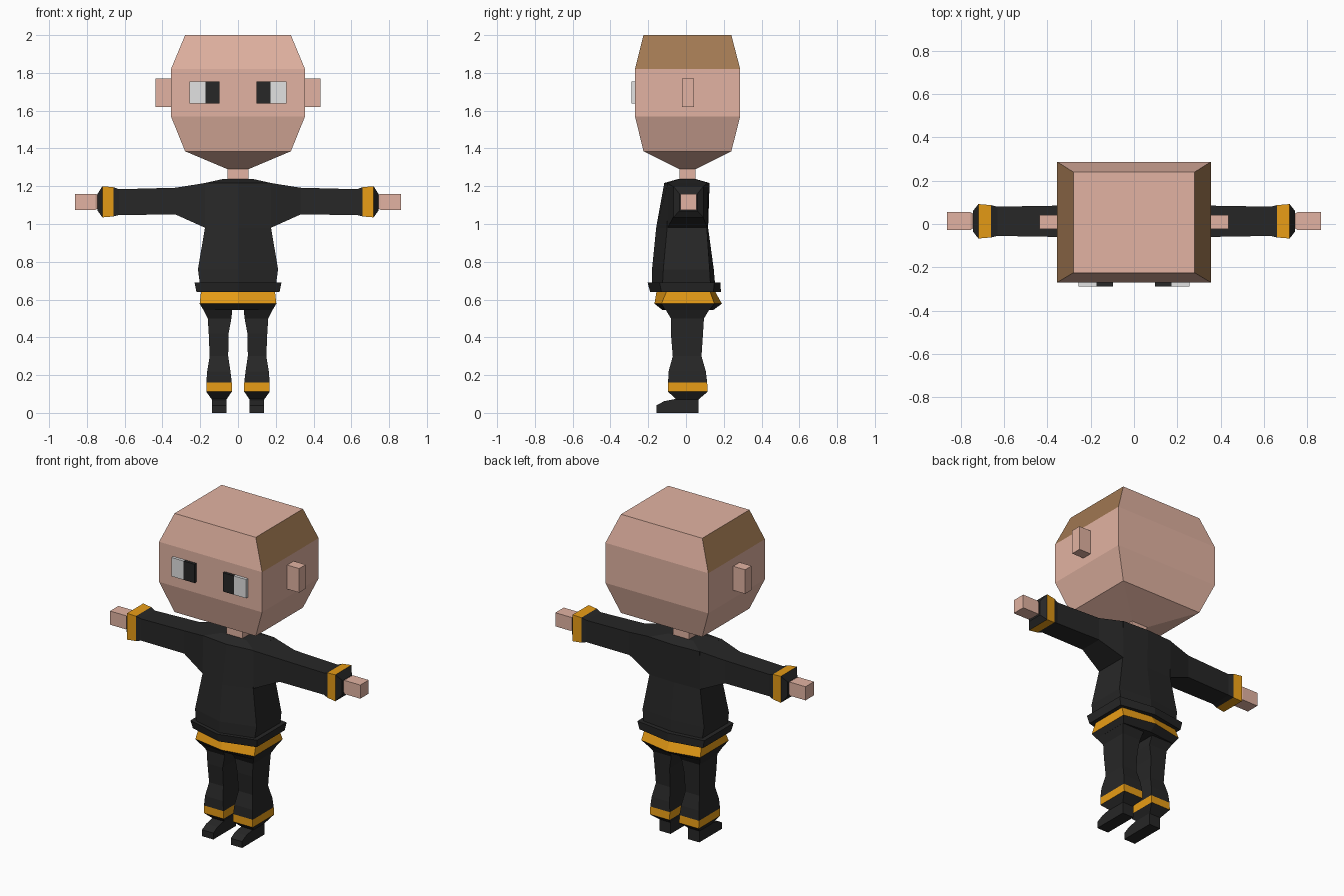
import bpy, bmesh


def material(name, rgb):
    m = bpy.data.materials.new(name)
    m.diffuse_color = (*rgb, 1)
    return m


SKIN = material("skin", (0.76, 0.45, 0.36))
HAIR = material("brown hair", (0.36, 0.19, 0.085))
WHITE = material("eye white", (0.76, 0.76, 0.76))
BLACK = material("black cloth", (0.02, 0.02, 0.02))
GOLD = material("gold trim", (0.82, 0.34, 0.008))


def rect_z(z, x0, x1, y0, y1):
    return [(x0, y0, z), (x1, y0, z), (x1, y1, z), (x0, y1, z)]


def rect_x(x, y0, y1, z0, z1):
    return [(x, y0, z0), (x, y1, z0), (x, y1, z1), (x, y0, z1)]


def hexagon(z, hx, side_f, side_b, mid_f, mid_b):
    # body section with a ridge down the middle of front and back
    return [(-hx, side_f, z), (0, mid_f, z), (hx, side_f, z),
            (hx, side_b, z), (0, mid_b, z), (-hx, side_b, z)]


def loft(name, rings, mats, bands=None, mirror=False, rule=None):
    """Skin a list of rings; bands gives a material index per step."""
    bm = bmesh.new()
    loops = [[bm.verts.new(p) for p in ring] for ring in rings]
    n = len(loops[0])
    for k, (a, b) in enumerate(zip(loops, loops[1:])):
        for i in range(n):
            j = (i + 1) % n
            f = bm.faces.new((a[i], a[j], b[j], b[i]))
            f.material_index = bands[k] if bands else 0
    bm.faces.new(loops[0])
    bm.faces.new(loops[-1])
    bmesh.ops.recalc_face_normals(bm, faces=bm.faces)
    bm.normal_update()
    if rule:
        for f in bm.faces:
            f.material_index = rule(f)
    me = bpy.data.meshes.new(name)
    bm.to_mesh(me)
    bm.free()
    for m in mats:
        me.materials.append(m)
    ob = bpy.data.objects.new(name, me)
    bpy.context.collection.objects.link(ob)
    if mirror:
        ob.modifiers.new("mirror", "MIRROR").use_mirror_merge = False
    return ob


# Head: faceted block, hair painted on the two upper side slopes
loft("head", [
    rect_z(1.29, -0.055, 0.055, -0.035, 0.05),
    rect_z(1.385, -0.28, 0.28, -0.225, 0.24),
    rect_z(1.57, -0.355, 0.355, -0.27, 0.287),
    rect_z(1.82, -0.355, 0.355, -0.27, 0.287),
    rect_z(2.0, -0.28, 0.28, -0.225, 0.24)],
    [SKIN, HAIR],
    rule=lambda f: int(f.calc_center_median().z > 1.83 and abs(f.normal.x) > 0.6))
loft("neck", [rect_z(z, -0.055, 0.055, -0.035, 0.05) for z in (1.22, 1.295)], [SKIN])
loft("ear", [rect_x(x, -0.022, 0.042, 1.62, 1.77) for x in (0.35, 0.437)],
     [SKIN], mirror=True)

# Eyes: raised plates, black half inward and white half outward
loft("pupil", [rect_x(x, -0.288, -0.268, 1.638, 1.755) for x in (0.097, 0.173)],
     [BLACK], mirror=True)
loft("eye_white", [rect_x(x, -0.288, -0.268, 1.638, 1.755) for x in (0.173, 0.257)],
     [WHITE], mirror=True)

# Sweater body and its flared hem
loft("sweater", [
    hexagon(0.67, 0.20, -0.125, 0.13, -0.18, 0.155),
    hexagon(0.76, 0.212, -0.12, 0.125, -0.18, 0.147),
    hexagon(0.98, 0.175, -0.10, 0.11, -0.158, 0.117),
    hexagon(1.217, 0.175, -0.095, 0.115, -0.115, 0.125),
    hexagon(1.237, 0.085, -0.04, 0.05, -0.045, 0.055)], [BLACK])
loft("sweater_hem", [
    hexagon(0.64, 0.22, -0.13, 0.145, -0.19, 0.185),
    hexagon(0.69, 0.23, -0.14, 0.15, -0.203, 0.182)], [BLACK])

# Sleeves with gold cuffs, and hands
loft("sleeve", [
    rect_x(0.174, -0.098, 0.113, 0.98, 1.217),
    rect_x(0.33, -0.06, 0.085, 1.05, 1.192),
    rect_x(0.63, -0.055, 0.08, 1.048, 1.184),
    rect_x(0.66, -0.062, 0.087, 1.04, 1.195),
    rect_x(0.718, -0.067, 0.092, 1.035, 1.2),
    rect_x(0.743, -0.035, 0.06, 1.07, 1.16)],
    [BLACK, GOLD], bands=(0, 0, 0, 1, 0), mirror=True)
loft("hand", [
    rect_x(0.735, -0.015, 0.045, 1.085, 1.15),
    rect_x(0.755, -0.028, 0.055, 1.075, 1.16),
    rect_x(0.863, -0.028, 0.055, 1.075, 1.16)], [SKIN], mirror=True)

# Gold shirt tail and hips
loft("hips", [
    hexagon(0.65, 0.195, -0.10, 0.125, -0.155, 0.15),
    hexagon(0.578, 0.203, -0.13, 0.15, -0.167, 0.19),
    hexagon(0.545, 0.183, -0.11, 0.125, -0.125, 0.145)],
    [BLACK, GOLD], bands=(1, 0))

# Trouser legs with gold ankle bands
loft("leg", [
    rect_z(0.55, 0.03, 0.185, -0.11, 0.125),
    rect_z(0.50, 0.035, 0.16, -0.08, 0.095),
    rect_z(0.42, 0.05, 0.155, -0.08, 0.09),
    rect_z(0.30, 0.052, 0.15, -0.07, 0.082),
    rect_z(0.22, 0.04, 0.163, -0.092, 0.105),
    rect_z(0.16, 0.033, 0.168, -0.095, 0.112),
    rect_z(0.112, 0.033, 0.168, -0.095, 0.115),
    rect_z(0.07, 0.062, 0.138, -0.05, 0.065)],
    [BLACK, GOLD], bands=(0, 0, 0, 0, 0, 1, 0), mirror=True)

# Shoes: side profile pushed across the width
shoe = [(-0.157, 0), (0.066, 0), (0.066, 0.075), (-0.05, 0.075),
        (-0.115, 0.062), (-0.157, 0.04)]
loft("shoe", [[(x, y, z) for y, z in shoe] for x in (0.06, 0.138)],
     [BLACK], mirror=True)
